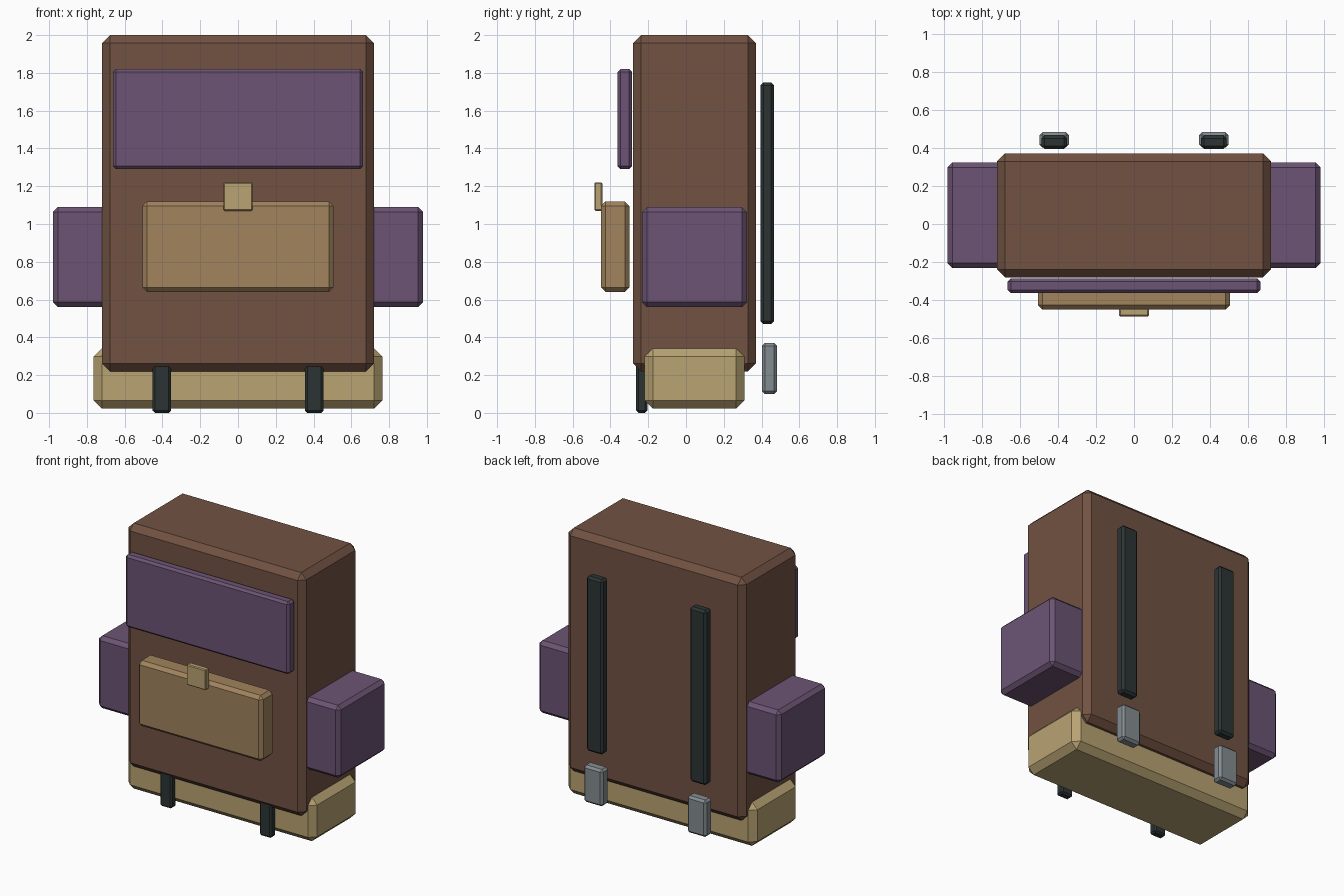
import bpy, bmesh

if "Cube" in bpy.data.objects:
    bpy.data.objects.remove(bpy.data.objects["Cube"])


def lin(c):
    c /= 255
    return c / 12.92 if c <= 0.04045 else ((c + 0.055) / 1.055) ** 2.4


def material(name, r, g, b):
    m = bpy.data.materials.new(name)
    m.diffuse_color = (lin(r), lin(g), lin(b), 1)
    m.use_nodes = True
    m.node_tree.nodes["Principled BSDF"].inputs["Base Color"].default_value = m.diffuse_color
    return m


brown = material("brown canvas", 113, 82, 66)
purple = material("purple cloth", 108, 84, 116)
tan = material("tan leather", 161, 131, 93)
khaki = material("khaki bedroll", 184, 163, 114)
dark = material("dark webbing", 44, 52, 52)
grey = material("grey metal", 132, 140, 144)


def box(name, x, y, z, bevel, mat):
    """Chamfered box spanning the given (min, max) ranges."""
    bm = bmesh.new()
    bmesh.ops.create_cube(bm, size=1)
    for v in bm.verts:
        for i, (lo, hi) in enumerate((x, y, z)):
            v.co[i] = lo if v.co[i] < 0 else hi
    bmesh.ops.bevel(bm, geom=bm.edges[:], offset=bevel, segments=1,
                    affect='EDGES', profile=0.5)
    bmesh.ops.recalc_face_normals(bm, faces=bm.faces[:])
    me = bpy.data.meshes.new(name)
    bm.to_mesh(me)
    bm.free()
    me.materials.append(mat)
    ob = bpy.data.objects.new(name, me)
    bpy.context.collection.objects.link(ob)


def pair(name, x, *args):
    """Same box on the right and mirrored on the left."""
    box(name + "_right", x, *args)
    box(name + "_left", (-x[1], -x[0]), *args)


# main bag, flap, front pocket and clasp
box("main_bag", (-0.72, 0.72), (-0.28, 0.37), (0.22, 2.0), 0.042, brown)
box("top_flap", (-0.663, 0.663), (-0.362, -0.285), (1.29, 1.82), 0.016, purple)
box("front_pocket", (-0.505, 0.505), (-0.45, -0.30), (0.64, 1.12), 0.024, tan)
box("pocket_clasp", (-0.078, 0.078), (-0.485, -0.443), (1.07, 1.22), 0.006, khaki)

# side pockets
pair("side_pocket", (0.66, 0.98), (-0.232, 0.322), (0.56, 1.09), 0.026, purple)

# bedroll below and its front straps
box("bedroll", (-0.765, 0.765), (-0.22, 0.31), (0.022, 0.342), 0.044, khaki)
pair("bedroll_strap", (0.355, 0.452), (-0.264, -0.205), (0.0, 0.36), 0.012, dark)

# shoulder straps and their buckles on the back
pair("shoulder_strap", (0.352, 0.486), (0.394, 0.466), (0.47, 1.75), 0.016, dark)
pair("strap_buckle", (0.341, 0.497), (0.402, 0.482), (0.10, 0.37), 0.016, grey)
